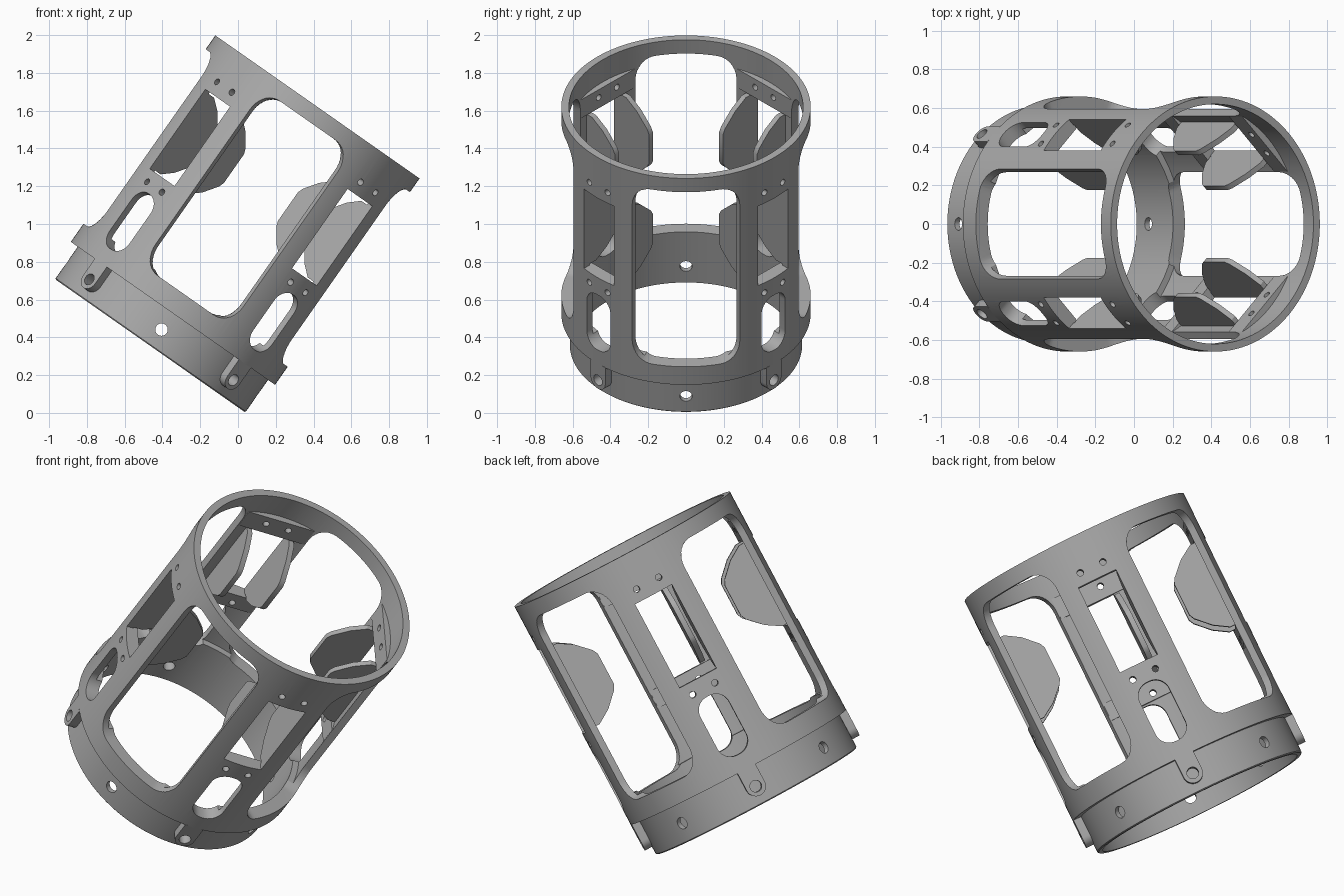
import bpy, bmesh, math
from mathutils import Matrix, Vector

if "Cube" in bpy.data.objects:
    bpy.data.objects.remove(bpy.data.objects["Cube"])

SEG = 144
DIAG = [math.radians(a) for a in (45, 135, 225, 315)]   # posts
MAIN = [math.radians(a) for a in (0, 90, 180, 270)]     # windows
PLACE = Matrix.Translation((-0.465, 0, 0.355)) @ Matrix.Rotation(math.radians(35), 4, 'Y')

grey = bpy.data.materials.new("grey")
grey.diffuse_color = (0.40, 0.40, 0.40, 1)
grey.use_nodes = True
grey.node_tree.nodes["Principled BSDF"].inputs["Base Color"].default_value = grey.diffuse_color


def solid(bm, a, b):
    """Closed solid between two matching loops of points."""
    va = [bm.verts.new(p) for p in a]
    vb = [bm.verts.new(p) for p in b]
    n = len(va)
    bm.faces.new(va[::-1])
    bm.faces.new(vb)
    for i in range(n):
        j = (i + 1) % n
        bm.faces.new((va[i], va[j], vb[j], vb[i]))


def finish(name, bm):
    bmesh.ops.recalc_face_normals(bm, faces=bm.faces)
    me = bpy.data.meshes.new(name)
    bm.to_mesh(me)
    bm.free()
    me.materials.append(grey)
    ob = bpy.data.objects.new(name, me)
    bpy.context.collection.objects.link(ob)
    return ob


def rounded(hw, z0, z1, r, n=10):
    """Rounded rectangle in (width, height)."""
    pts = []
    for cx, cz, a0 in ((hw - r, z1 - r, 0), (-hw + r, z1 - r, 90),
                       (-hw + r, z0 + r, 180), (hw - r, z0 + r, 270)):
        for i in range(n + 1):
            a = math.radians(a0 + 90 * i / n)
            pts.append((cx + r * math.cos(a), cz + r * math.sin(a)))
    return pts


def circle(w, z, r, n=24):
    return [(w + r * math.cos(2 * math.pi * i / n), z + r * math.sin(2 * math.pi * i / n))
            for i in range(n)]


def radial(bm, ang, pts, r0, r1, taper=False):
    """Extrude a (width, height) outline outward along a direction."""
    m = Matrix.Rotation(ang, 4, 'Z')
    k0, k1 = (r0 / 0.66, r1 / 0.66) if taper else (1, 1)
    solid(bm, [m @ Vector((r0, w * k0, z)) for w, z in pts],
          [m @ Vector((r1, w * k1, z)) for w, z in pts])


# Shell: revolved wall with stepped base
profile = [(0.585, 0.0), (0.609, 0.0), (0.615, 0.006), (0.615, 0.21), (0.66, 0.21),
           (0.66, 1.544), (0.62, 1.544), (0.62, 0.345), (0.585, 0.345)]
bm = bmesh.new()
rings = []
for i in range(SEG):
    a = 2 * math.pi * i / SEG
    rings.append([bm.verts.new((r * math.cos(a), r * math.sin(a), z)) for r, z in profile])
for i in range(SEG):
    p, q = rings[i], rings[(i + 1) % SEG]
    for j in range(len(profile)):
        k = (j + 1) % len(profile)
        bm.faces.new((p[j], q[j], q[k], p[k]))
shell = finish("shell", bm)

# Mounting pads: flat lens-shaped thickening inside each post
bm = bmesh.new()
for ang in DIAG:
    m = Matrix.Rotation(ang, 4, 'Z')
    half = math.radians(19)
    outline = [(0.585, -0.585 * math.tan(half)), (0.585, 0.585 * math.tan(half))]
    outline += [(0.63 * math.cos(t), 0.63 * math.sin(t))
                for t in (half * (1 - i / 6) for i in range(13))]
    for z0, z1 in ((0.665, 0.767), (1.28, 1.40)):
        solid(bm, [m @ Vector((x, y, z0)) for x, y in outline],
              [m @ Vector((x, y, z1)) for x, y in outline])
pads = finish("mounting_pads", bm)

# Lugs: round-ended tongues over the base ring
bm = bmesh.new()
tongue = [(0.055, 0.212), (-0.055, 0.212)]
tongue += [(0.055 * math.cos(math.pi + math.pi * i / 14),
            0.104 + 0.055 * math.sin(math.pi + math.pi * i / 14)) for i in range(15)]
for ang in DIAG:
    radial(bm, ang, tongue, 0.60, 0.659)
lugs = finish("lugs", bm)

# Side plates: pair of clipped plates flanking each post opening
bm = bmesh.new()
plate = [(0.64, 0.775), (0.56, 0.775), (0.48, 0.825), (0.405, 0.90), (0.39, 0.93),
         (0.39, 1.115), (0.405, 1.145), (0.48, 1.22), (0.56, 1.27), (0.64, 1.27)]
for ang in DIAG:
    m = Matrix.Rotation(ang, 4, 'Z')
    for side in (-1, 1):
        solid(bm, [m @ Vector((r, side * 0.113, z)) for r, z in plate],
              [m @ Vector((r, side * 0.143, z)) for r, z in plate])
plates = finish("side_plates", bm)

# Cutter: windows, post openings, slots and screw holes
bm = bmesh.new()
for ang in MAIN:
    radial(bm, ang, rounded(0.66 * math.tan(math.radians(25.6)), 0.327, 1.455, 0.13),
           0.4, 0.8, taper=True)
    radial(bm, ang, circle(0, 0.105, 0.033), 0.5, 0.8)
for ang in DIAG:
    radial(bm, ang, [(0.113, 0.767), (0.113, 1.28), (-0.113, 1.28), (-0.113, 0.767)], 0.5, 0.8)
    radial(bm, ang, rounded(0.088, 0.30, 0.655, 0.08), 0.5, 0.8)
    radial(bm, ang, circle(0, 0.104, 0.032), 0.5, 0.8)
    for w in (-0.068, 0.068):
        for z in (0.702, 1.348):
            radial(bm, ang, circle(w, z, 0.018, 16), 0.5, 0.8)
cutter = finish("cutter", bm)
cutter.hide_render = True

for ob in (shell, pads, lugs):
    mod = ob.modifiers.new("cut", 'BOOLEAN')
    mod.operation = 'DIFFERENCE'
    mod.solver = 'EXACT'
    mod.object = cutter
    bpy.context.view_layer.objects.active = ob
    bpy.ops.object.modifier_apply(modifier="cut")
bpy.data.objects.remove(cutter)

# Tilt everything onto the lower rim and shade
for ob in (shell, pads, lugs, plates):
    ob.matrix_world = PLACE
    bpy.ops.object.select_all(action='DESELECT')
    ob.select_set(True)
    bpy.context.view_layer.objects.active = ob
    bpy.ops.object.shade_smooth_by_angle(angle=math.radians(30))
